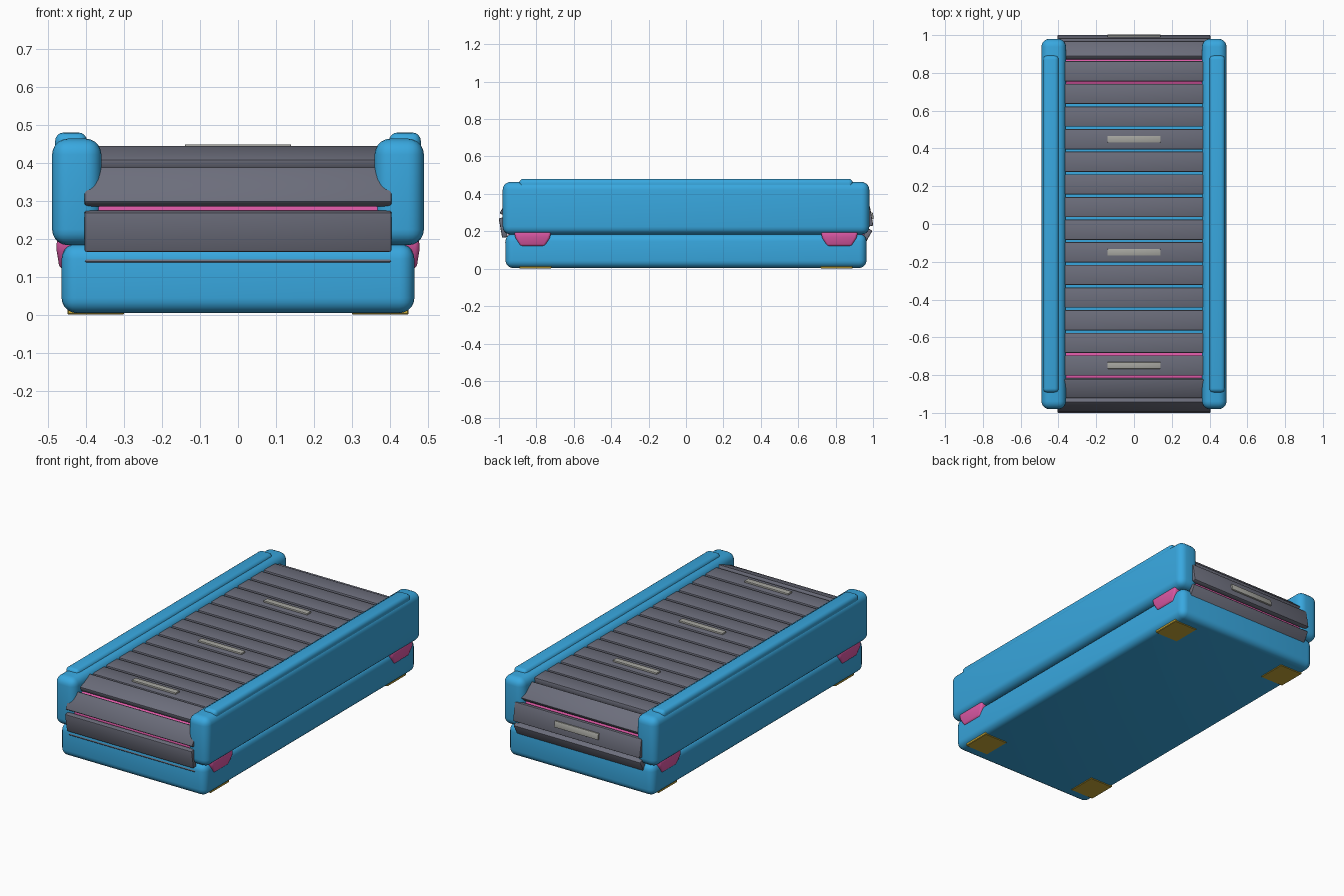
import bpy, bmesh, math
from mathutils import Matrix, Vector

if "Cube" in bpy.data.objects:
    bpy.data.objects.remove(bpy.data.objects["Cube"])


def material(name, rgb):
    m = bpy.data.materials.new(name)
    m.diffuse_color = (*rgb, 1)
    m.use_nodes = True
    m.node_tree.nodes["Principled BSDF"].inputs["Base Color"].default_value = m.diffuse_color
    return m


BLUE = material("blue_paint", (0.04, 0.39, 0.74))
PINK = material("pink_paint", (0.72, 0.10, 0.38))
DARK = material("dark_slat", (0.15, 0.155, 0.20))
LIGHT = material("light_marker", (0.38, 0.38, 0.35))
YELLOW = material("yellow_pad", (0.58, 0.40, 0.04))


def finish(name, bm, mat, bevel=0, segments=3):
    bmesh.ops.recalc_face_normals(bm, faces=bm.faces)
    if bevel:
        edges = [e for e in bm.edges if e.calc_face_angle(0) > 0.5]
        bmesh.ops.bevel(bm, geom=edges, offset=bevel, segments=segments,
                        profile=0.5, affect='EDGES')
    me = bpy.data.meshes.new(name)
    bm.to_mesh(me)
    bm.free()
    ob = bpy.data.objects.new(name, me)
    bpy.context.collection.objects.link(ob)
    me.materials.append(mat)
    bpy.ops.object.select_all(action='DESELECT')
    ob.select_set(True)
    bpy.context.view_layer.objects.active = ob
    bpy.ops.object.shade_smooth_by_angle(angle=math.radians(35))
    return ob


def box(name, lo, hi, mat, bevel=0, segments=3):
    lo, hi = Vector(lo), Vector(hi)
    bm = bmesh.new()
    bmesh.ops.create_cube(bm, size=1, matrix=Matrix.Translation((lo + hi) / 2)
                          @ Matrix.Diagonal((*(hi - lo), 1)))
    return finish(name, bm, mat, bevel, segments)


def sided(a, b, s):
    return (a, b) if s > 0 else (-b, -a)


# Base
box("base", (-0.465, -0.965, 0.004), (0.465, 0.965, 0.187), BLUE, 0.04, 5)

# Side rails with raised caps
for s, side in ((-1, "left"), (1, "right")):
    x0, x1 = sided(0.36, 0.49, s)
    box(f"{side}_rail", (x0, -0.98, 0.183), (x1, 0.98, 0.464), BLUE, 0.042, 5)
    x0, x1 = sided(0.398, 0.482, s)
    box(f"{side}_rail_cap", (x0, -0.892, 0.40), (x1, 0.892, 0.48), BLUE, 0.022, 4)

    for e, end in ((-1, "front"), (1, "back")):
        # Tapered clamps joining rail and base
        bm = bmesh.new()
        rings = []
        for z, half, x in ((0.12, 0.065, 0.470), (0.165, 0.092, 0.478), (0.20, 0.10, 0.478)):
            rings.append([bm.verts.new((s * px, e * 0.82 + py, z)) for px, py in
                          ((0.36, -half), (x, -half), (x, half), (0.36, half))])
        for a, b in zip(rings, rings[1:]):
            for i in range(4):
                j = (i + 1) % 4
                bm.faces.new((a[i], a[j], b[j], b[i]))
        bm.faces.new(rings[0])
        bm.faces.new(rings[-1])
        finish(f"{end}_{side}_clamp", bm, PINK, 0.012, 3)

        # Foot pads
        x0, x1 = sided(0.30, 0.45, s)
        y0, y1 = sided(0.72, 0.89, e)
        box(f"{end}_{side}_foot_pad", (x0, y0, 0), (x1, y1, 0.016), YELLOW, 0.003, 1)

# End rollers
CY, CZ, R = 0.805, 0.25, 0.174
for e, end in ((-1, "front"), (1, "back")):
    bm = bmesh.new()
    bmesh.ops.create_cone(bm, cap_ends=True, segments=40, radius1=0.160, radius2=0.160,
                          depth=0.765, matrix=Matrix.Translation((0, e * CY, CZ))
                          @ Matrix.Rotation(math.pi / 2, 4, 'Y'))
    finish(f"{end}_roller", bm, PINK)


# Belt path: distance along the loop gives position and tilt
STRAIGHT, ARC = 2 * CY, math.pi * R
LOOP = 2 * (STRAIGHT + ARC)


def belt_frame(d):
    d %= LOOP
    if d < STRAIGHT:
        y, z, a = d - CY, CZ + R, 0
    elif d < STRAIGHT + ARC:
        a = (d - STRAIGHT) / R
        y, z = CY + R * math.sin(a), CZ + R * math.cos(a)
    elif d < 2 * STRAIGHT + ARC:
        a = math.pi
        y, z = CY - (d - STRAIGHT - ARC), CZ - R
    else:
        a = math.pi + (d - 2 * STRAIGHT - ARC) / R
        y, z = -CY + R * math.sin(a), CZ + R * math.cos(a)
    return Matrix.Translation((0, y, z)) @ Matrix.Rotation(-a, 4, 'X')


# Belt slats, every fifth one carrying a light marker bar
COUNT = 36
for k in range(-COUNT // 2, COUNT // 2):
    frame = belt_frame(CY - 0.15 + k * LOOP / COUNT)
    slat = box(f"belt_slat_{k + 19:02d}", (-0.405, -0.0535, -0.014),
               (0.405, 0.0535, 0.016), DARK, 0.006, 2)
    slat.matrix_world = frame
    if k % 5 == 0:
        bar = box(f"marker_bar_{k + 19:02d}", (-0.14, -0.018, 0.01),
                  (0.14, 0.018, 0.025), LIGHT, 0.003, 2)
        bar.matrix_world = frame
